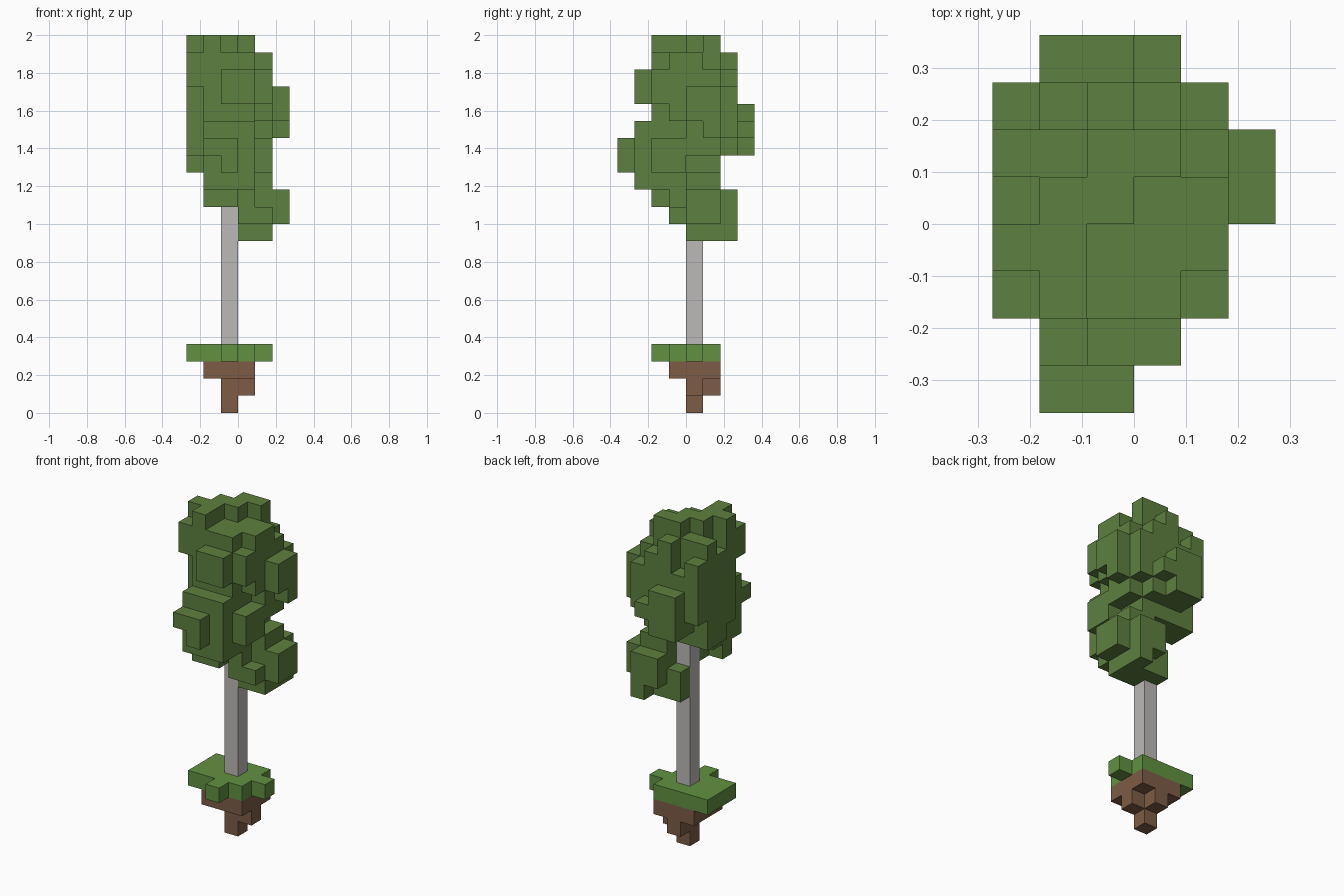
import bpy
import bmesh
from itertools import product
from mathutils import Vector

UNIT = 1 / 11  # edge length of one cube

if "Cube" in bpy.data.objects:
    bpy.data.objects.remove(bpy.data.objects["Cube"], do_unlink=True)


def make_material(name, colour):
    mat = bpy.data.materials.new(name)
    mat.use_nodes = True
    mat.diffuse_color = (*colour, 1)
    mat.node_tree.nodes["Principled BSDF"].inputs["Base Color"].default_value = (*colour, 1)
    return mat


def block_part(name, mat, boxes):
    """Fuse boxes (x range, y range, z range in cubes) into one outer shell."""
    cells = set()
    for x0, x1, y0, y1, z0, z1 in boxes:
        cells.update(product(range(x0, x1), range(y0, y1), range(z0, z1)))
    bm = bmesh.new()
    for cell in sorted(cells):
        centre = Vector(cell) + Vector((.5, .5, .5))
        for axis, sign in product(range(3), (-1, 1)):
            normal, u, v = Vector(), Vector(), Vector()
            normal[axis] = sign
            if tuple(int(a + b) for a, b in zip(cell, normal)) in cells:
                continue
            u[(axis + 1) % 3] = .5
            v[(axis + 2) % 3] = .5 * sign
            middle = centre + normal / 2
            corners = (middle - u - v, middle + u - v, middle + u + v, middle - u + v)
            bm.faces.new([bm.verts.new(c * UNIT) for c in corners])
    bmesh.ops.remove_doubles(bm, verts=bm.verts, dist=UNIT / 100)
    bmesh.ops.dissolve_limit(bm, angle_limit=.02, verts=bm.verts, edges=bm.edges)
    mesh = bpy.data.meshes.new(name)
    bm.to_mesh(mesh)
    bm.free()
    mesh.materials.append(mat)
    obj = bpy.data.objects.new(name, mesh)
    bpy.context.collection.objects.link(obj)
    return obj


leaf_green = make_material("leaf green", (.110, .216, .050))
grass_green = make_material("grass green", (.122, .283, .054))
soil_brown = make_material("soil brown", (.205, .107, .061))
bark_grey = make_material("pale bark", (.503, .491, .480))

# Ground: tapering clod of soil with a grass slab on top
block_part("soil", soil_brown, [
    (-2, 1, -1, 2, 2, 3),
    (-1, 1, 0, 1, 1, 2),
    (-1, 0, 1, 2, 1, 2),
    (-1, 0, 0, 1, 0, 1),
])
block_part("grass", grass_green, [
    (-3, 1, -1, 2, 3, 4),
    (-1, 0, -2, -1, 3, 4),
    (1, 2, 0, 1, 3, 4),
])

# Trunk
block_part("trunk", bark_grey, [(-1, 0, 0, 1, 4, 14)])

# Crown: a solid core with clumps of leaves on every side
core = [(-2, 1, -2, 2, 14, 21)]
crown_top = [
    (-3, -1, -1, 0, 21, 22),
    (-2, -1, -2, 1, 21, 22),
    (-1, 0, 0, 2, 21, 22),
    (0, 1, 1, 2, 21, 22),
]
west_clumps = [
    (-3, -2, -2, -1, 19, 21),
    (-3, -2, -1, 0, 15, 21),
    (-3, -2, 0, 1, 14, 20),
    (-3, -2, 1, 2, 14, 21),
    (-3, -2, 2, 3, 16, 20),
]
east_clumps = [
    (1, 2, -2, -1, 18, 20),
    (1, 2, -1, 1, 17, 21),
    (1, 2, -2, 0, 14, 16),
    (1, 2, 0, 2, 15, 20),
    (1, 2, 2, 3, 16, 19),
    (2, 3, 0, 1, 17, 19),
    (2, 3, 1, 2, 16, 19),
]
back_clumps = [
    (-2, 1, 2, 3, 15, 19),
    (-1, 0, 2, 3, 19, 21),
    (0, 1, 2, 3, 19, 20),
    (-2, 0, 3, 4, 15, 18),
    (0, 1, 3, 4, 16, 17),
]
front_clumps = [
    (-1, 1, -3, -2, 18, 20),
    (-2, 1, -3, -2, 13, 17),
    (-2, 0, -4, -3, 15, 16),
    (-1, 0, -4, -3, 14, 15),
]
hanging_clumps = [
    (-2, 1, -2, 0, 13, 14),
    (-2, 0, -2, -1, 12, 13),
    (-1, 0, -1, 0, 12, 13),
    (0, 1, -1, 0, 11, 13),
    (1, 2, -1, 0, 11, 12),
    (0, 2, 0, 2, 10, 14),
    (1, 2, 2, 3, 10, 13),
    (0, 1, 2, 3, 11, 13),
    (2, 3, 0, 2, 11, 13),
    (-1, 0, 1, 2, 10, 12),
]
block_part("leaf_crown", leaf_green, core + crown_top + west_clumps + east_clumps
           + back_clumps + front_clumps + hanging_clumps)
